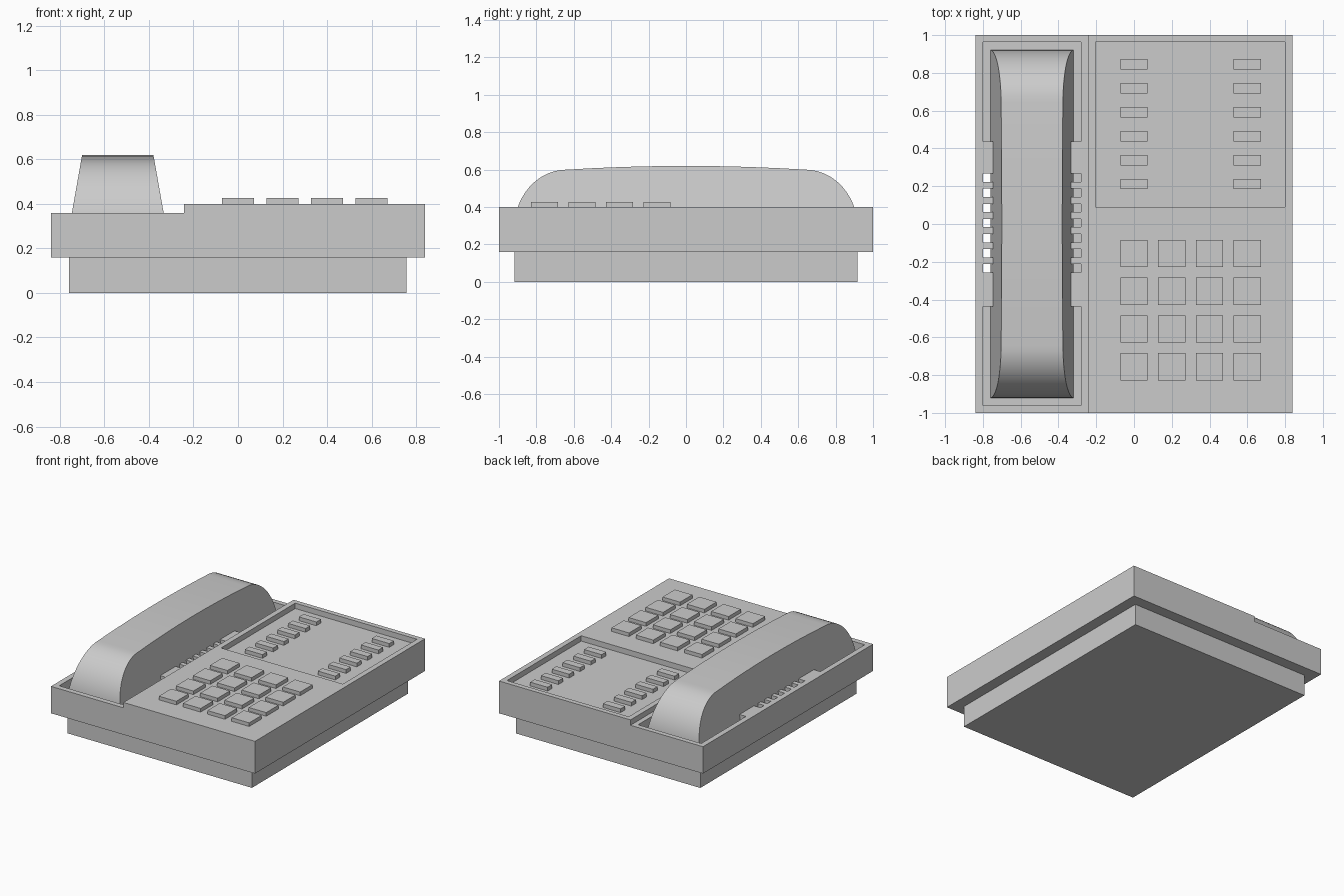
import bpy, bmesh, math

if "Cube" in bpy.data.objects:
    bpy.data.objects.remove(bpy.data.objects["Cube"])


def mesh_object(name, bm):
    bmesh.ops.recalc_face_normals(bm, faces=bm.faces)
    me = bpy.data.meshes.new(name)
    bm.to_mesh(me)
    bm.free()
    ob = bpy.data.objects.new(name, me)
    bpy.context.collection.objects.link(ob)
    return ob


def boxes(name, items):
    """One object from (x0, x1, y0, y1, z0, z1) boxes."""
    bm = bmesh.new()
    for x0, x1, y0, y1, z0, z1 in items:
        for v in bmesh.ops.create_cube(bm, size=1)["verts"]:
            v.co.x = x1 if v.co.x > 0 else x0
            v.co.y = y1 if v.co.y > 0 else y0
            v.co.z = z1 if v.co.z > 0 else z0
    return mesh_object(name, bm)


def prism(name, points, offset):
    """Extrude a closed 3D outline along an offset."""
    bm = bmesh.new()
    f = bm.faces.new([bm.verts.new(p) for p in points])
    ext = bmesh.ops.extrude_face_region(bm, geom=[f], use_keep_orig=True)
    new = [g for g in ext["geom"] if isinstance(g, bmesh.types.BMVert)]
    bmesh.ops.translate(bm, verts=new, vec=offset)
    return mesh_object(name, bm)


def cut(target, cutter):
    m = target.modifiers.new("cut", "BOOLEAN")
    m.operation, m.solver, m.object = "DIFFERENCE", "EXACT", cutter
    bpy.context.view_layer.objects.active = target
    bpy.ops.object.modifier_apply(modifier=m.name)
    bpy.data.objects.remove(cutter)


# lower base
boxes("base", [(-0.76, 0.757, -0.917, 0.917, 0, 0.16)])

# stepped housing
housing = prism("housing",
                [(x, -1, z) for x, z in [(-0.84, 0.16), (0.84, 0.16), (0.84, 0.40),
                                         (-0.243, 0.40), (-0.243, 0.36), (-0.84, 0.36)]],
                (0, 2, 0))

# handset cradle recess, narrowed in the middle
FLOOR = 0.28
outline = [(-0.80, -0.96), (-0.28, -0.96), (-0.28, -0.437), (-0.337, -0.437),
           (-0.337, 0.437), (-0.28, 0.437), (-0.28, 0.963), (-0.80, 0.963),
           (-0.80, 0.437), (-0.747, 0.437), (-0.747, -0.437), (-0.80, -0.437)]
cut(housing, prism("cradle_cutter", [(x, y, FLOOR) for x, y in outline], (0, 0, 0.3)))

# through slots beside the handset
slots = []
for i in range(7):
    y = 0.245 - 0.08 * i
    for x0, x1 in [(-0.80, -0.742), (-0.342, -0.28)]:
        slots.append((x0, x1, y - 0.022, y + 0.022, 0.1, 0.5))
cut(housing, boxes("slot_cutter", slots))

# recessed speed-dial panel
PANEL = 0.36
cut(housing, boxes("panel_cutter", [(-0.203, 0.80, 0.09, 0.963, PANEL, 0.5)]))

# speed-dial keys
boxes("speed_dial_keys",
      [(x - 0.072, x + 0.072, y - 0.027, y + 0.027, PANEL - 0.01, PANEL + 0.028)
       for x in (0, 0.6) for y in [0.846 - 0.127 * i for i in range(6)]])

# number keypad
boxes("keypad",
      [(0.2 * c - 0.072, 0.2 * c + 0.072, y - 0.072, y + 0.072, 0.39, 0.427)
       for c in range(4) for y in [-0.156 - 0.2 * r for r in range(4)]])

# handset: arched profile with sides tapering towards the top
half = [(0.64 + 0.28 * math.cos(a), FLOOR + 0.32 * math.sin(a))
        for a in [math.pi / 2 * i / 14 for i in range(15)]]
half += [(y, 0.62 - 0.02 * (y / 0.64) ** 2) for y in (0.48, 0.32, 0.16)]
profile = half + [(0, 0.62)] + [(-y, z) for y, z in reversed(half)]
handset = prism("handset", [(-1, y, z) for y, z in profile], (2, 0, 0))
for v in handset.data.vertices:
    width = 0.22 - 0.06 * (v.co.z - FLOOR) / (0.62 - FLOOR)
    v.co.x = -0.54 + math.copysign(width, v.co.x)
bpy.ops.object.select_all(action="DESELECT")
handset.select_set(True)
bpy.context.view_layer.objects.active = handset
bpy.ops.object.shade_smooth_by_angle(angle=math.radians(30))
